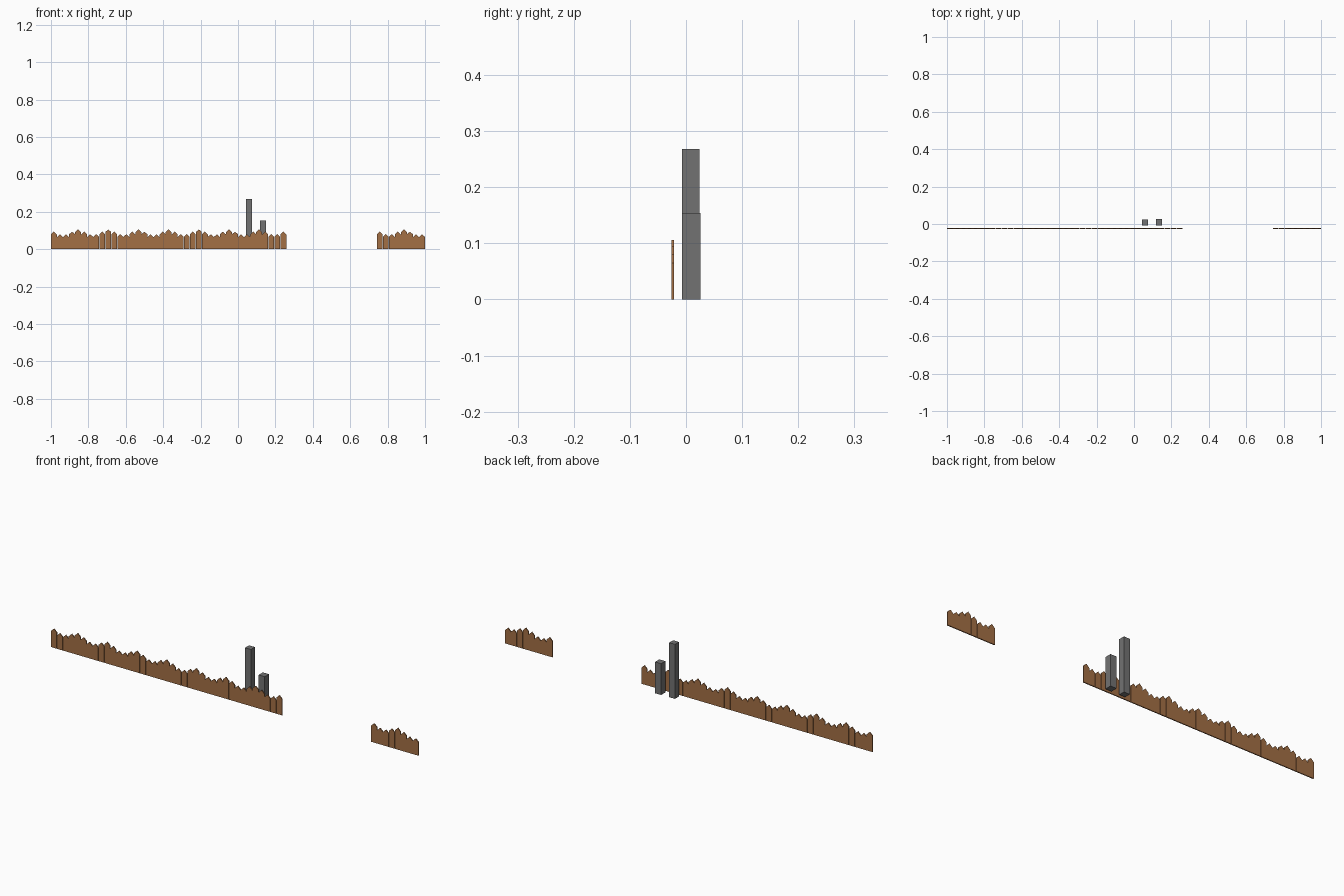
import bpy, bmesh

if "Cube" in bpy.data.objects:
    bpy.data.objects.remove(bpy.data.objects["Cube"])


def material(name, rgb):
    m = bpy.data.materials.new(name)
    m.diffuse_color = (*rgb, 1)
    m.use_nodes = True
    m.node_tree.nodes["Principled BSDF"].inputs["Base Color"].default_value = m.diffuse_color
    return m


wood = material("brown_wood", (0.37, 0.16, 0.06))
stone = material("grey_stone", (0.17, 0.17, 0.17))


def prism(bm, profile, y0, y1):
    """Extrude an x-z outline along y."""
    face = bm.faces.new([bm.verts.new((x, y0, z)) for x, z in profile])
    out = bmesh.ops.extrude_face_region(bm, geom=[face])
    verts = [v for v in out["geom"] if isinstance(v, bmesh.types.BMVert)]
    bmesh.ops.translate(bm, verts=verts, vec=(0, y1 - y0, 0))


def finish(bm, name, mat):
    bmesh.ops.recalc_face_normals(bm, faces=bm.faces)
    mesh = bpy.data.meshes.new(name)
    bm.to_mesh(mesh)
    bm.free()
    mesh.materials.append(mat)
    bpy.context.collection.objects.link(bpy.data.objects.new(name, mesh))


# Picket fence runs: pointed boards in a repeating wave of heights
HEIGHTS = (0.094, 0.08, 0.08, 0.094, 0.106)
GAP, TIP = 0.0007, 0.015


def fence(name, x0, x1, count):
    bm = bmesh.new()
    pitch = (x1 - x0 + GAP) / count
    for i in range(count):
        a = x0 + i * pitch
        b = a + pitch - GAP
        h = HEIGHTS[i % 5]
        prism(bm, [(a, 0), (b, 0), (b, h - TIP), ((a + b) / 2, h), (a, h - TIP)],
              -0.026, -0.021)
    finish(bm, name, wood)


fence("left_fence", -1.0, 0.258, 39)
fence("right_fence", 0.742, 1.0, 8)


# Two square posts behind the fence
def post(name, x0, x1, y1, h):
    bm = bmesh.new()
    prism(bm, [(x0, 0), (x1, 0), (x1, h), (x0, h)], -0.007, y1)
    finish(bm, name, stone)


post("tall_post", 0.043, 0.075, 0.024, 0.268)
post("short_post", 0.117, 0.150, 0.026, 0.154)
